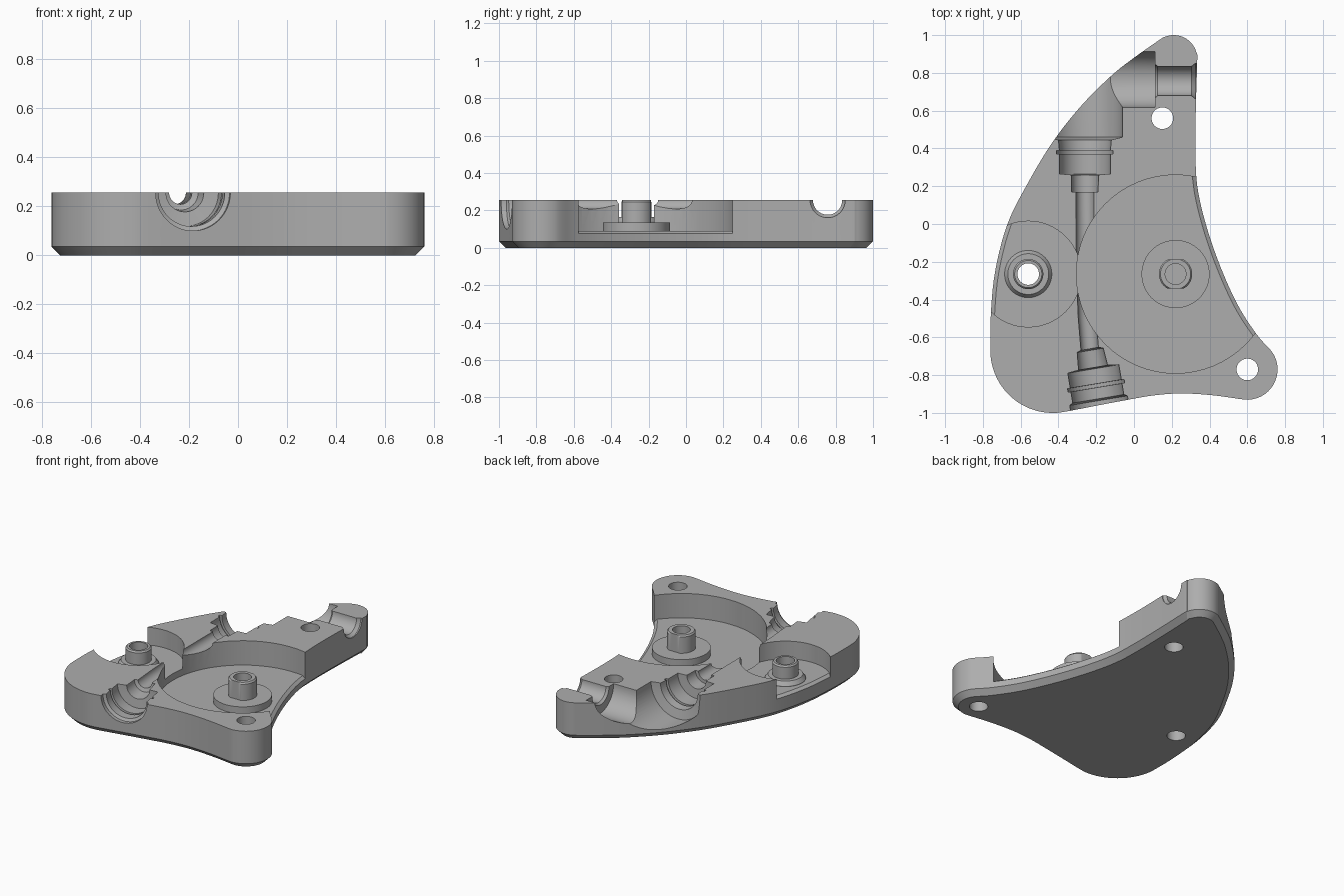
import bpy, bmesh, math
from mathutils import Vector

TOP = 0.255
SEG = 64

if "Cube" in bpy.data.objects:
    bpy.data.objects.remove(bpy.data.objects["Cube"])

grey = bpy.data.materials.new("plain grey")
grey.use_nodes = True
colour = (0.42, 0.42, 0.42, 1)
grey.diffuse_color = colour
grey.node_tree.nodes["Principled BSDF"].inputs["Base Color"].default_value = colour


def finish(name, bm):
    bmesh.ops.recalc_face_normals(bm, faces=bm.faces)
    mesh = bpy.data.meshes.new(name)
    bm.to_mesh(mesh)
    bm.free()
    mesh.materials.append(grey)
    obj = bpy.data.objects.new(name, mesh)
    bpy.context.collection.objects.link(obj)
    return obj


def select(obj):
    bpy.ops.object.select_all(action='DESELECT')
    obj.select_set(True)
    bpy.context.view_layer.objects.active = obj


def combine(target, tool, operation='DIFFERENCE'):
    """Apply a boolean and throw the tool away."""
    tool.hide_render = True
    mod = target.modifiers.new("cut", 'BOOLEAN')
    mod.operation, mod.object, mod.solver = operation, tool, 'EXACT'
    select(target)
    bpy.ops.object.modifier_apply(modifier=mod.name)
    bpy.data.objects.remove(tool)


def arc(cx, cy, r, start, end, n=6):
    angles = [math.radians(start + (end - start) * i / n) for i in range(n + 1)]
    return [(cx + r * math.cos(a), cy + r * math.sin(a)) for a in angles]


def smooth_loop(points, steps=5):
    """Closed Catmull-Rom curve through the points."""
    p = [Vector(q) for q in points]
    out = []
    for i in range(len(p)):
        a, b, c, d = (p[(i + k) % len(p)] for k in (-1, 0, 1, 2))
        for s in range(steps):
            t = s / steps
            out.append(0.5 * (2 * b + (c - a) * t + (2 * a - 5 * b + 4 * c - d) * t ** 2
                              + (3 * b - a - 3 * c + d) * t ** 3))
    return out


# Plan outline: three rounded corners joined by sweeping sides
outline = smooth_loop(
    arc(-0.43, -0.67, 0.33, 180, 280, 8)
    + [(-0.2, -0.962), (-0.04, -0.932), (0.1, -0.908), (0.25, -0.897), (0.42, -0.907)]
    + arc(0.6, -0.77, 0.16, 262, 400, 8)
    + [(0.65, -0.585), (0.55, -0.43), (0.455, -0.22), (0.38, 0.0), (0.335, 0.2),
       (0.325, 0.4), (0.328, 0.64)]
    + arc(0.21, 0.875, 0.125, 0, 128, 8)
    + [(0.0, 0.88), (-0.12, 0.785), (-0.28, 0.625), (-0.43, 0.435), (-0.56, 0.22),
       (-0.67, 0.0), (-0.735, -0.25), (-0.758, -0.48)])


def plate(name, low, high, chamfer_z, inset):
    """Extruded outline whose face at chamfer_z is an inset, chamfered end."""
    bm = bmesh.new()
    face = bm.faces.new([bm.verts.new((p.x, p.y, low)) for p in outline])
    bmesh.ops.recalc_face_normals(bm, faces=[face])
    made = bmesh.ops.extrude_face_region(bm, geom=[face])["geom"]
    for v in made:
        if isinstance(v, bmesh.types.BMVert):
            v.co.z = high
    bmesh.ops.recalc_face_normals(bm, faces=bm.faces)
    near = low if abs(chamfer_z - low) < abs(chamfer_z - high) else high
    end = [f for f in bm.faces if all(abs(v.co.z - near) < 1e-5 for v in f.verts)][0]
    bmesh.ops.inset_individual(bm, faces=[end], thickness=inset, use_even_offset=True)
    for v in end.verts:
        v.co.z = chamfer_z
    return finish(name, bm)


def sweep(name, rings, caps=True, closed=False):
    """Skin a list of point rings."""
    bm = bmesh.new()
    loops = [[bm.verts.new(p) for p in ring] for ring in rings]
    n = len(loops[0])
    pairs = list(zip(loops, loops[1:])) + ([(loops[-1], loops[0])] if closed else [])
    for a, b in pairs:
        for i in range(n):
            j = (i + 1) % n
            bm.faces.new((a[i], a[j], b[j], b[i]))
    if caps and not closed:
        bm.faces.new(loops[0])
        bm.faces.new(loops[-1])
    return finish(name, bm)


TURN = [2 * math.pi * i / SEG for i in range(SEG)]


def lathe(name, cx, cy, profile, closed=False):
    return sweep(name, [[(cx + r * math.cos(a), cy + r * math.sin(a), z) for a in TURN]
                        for r, z in profile], closed=closed)


def disc(cx, cy, r, low, high=0.4):
    return lathe("cutter", cx, cy, [(r, low), (r, high)])


def bore(x, y, heading, profile):
    """Horizontal stepped bore on the top plane; profile is distance, radius, side shift."""
    d = Vector((math.cos(heading), math.sin(heading), 0))
    side = Vector((-d.y, d.x, 0))
    rings = []
    for t, r, *shift in profile:
        centre = Vector((x, y, TOP)) + d * t + side * (shift[0] if shift else 0)
        rings.append([centre + r * (side * math.cos(a) + Vector((0, 0, math.sin(a))))
                      for a in TURN])
    return sweep("cutter", rings)


MAIN = (0.22, -0.265, 0.525)
SMALL = (-0.56, -0.265, 0.28)
UP = math.pi / 2

# Housing half with chamfered underside
housing = plate("housing", 0.035, TOP, 0, 0.035)

# Round pockets, open through the side walls
combine(housing, disc(*MAIN, 0.075))
combine(housing, disc(*SMALL, 0.12))

# Front cable entry with a ring groove and neck
combine(housing, bore(-0.185, -0.95, UP + 0.165, [
    (-0.2, 0.155), (0.015, 0.155), (0.025, 0.137), (0.085, 0.137), (0.086, 0.152),
    (0.104, 0.152), (0.105, 0.137), (0.185, 0.137), (0.192, 0.078), (0.285, 0.07),
    (0.3, 0.03)]))

# Slim cable channel between the two entries
combine(housing, bore(-0.26, 0.22, -UP, [
    (0, 0.047), (0.35, 0.047, 0.001), (0.55, 0.047, 0.005), (0.72, 0.047, 0.012),
    (0.9, 0.047, 0.027)]))

# Rear cable entry and wide bend
combine(housing, bore(-0.26, 0.17, UP, [
    (0, 0.07), (0.09, 0.072), (0.096, 0.135), (0.2, 0.135), (0.201, 0.15),
    (0.219, 0.15), (0.22, 0.135), (0.275, 0.14), (0.29, 0.2), (0.8, 0.2)]))

# Side outlet
combine(housing, bore(-0.3, 0.765, 0, [(0, 0.147), (0.41, 0.147)]))
combine(housing, bore(0.05, 0.757, 0, [
    (0, 0.08), (0.06, 0.09), (0.075, 0.078), (0.255, 0.078), (0.275, 0.094), (0.4, 0.094)]))

# Screw holes and the pivot hole
for x, y in ((0.15, 0.56), (0.6, -0.77), SMALL[:2]):
    combine(housing, disc(x, y, 0.057, -0.1))

# Pocket floors with a chamfer along the open side
main_floor = plate("main_pocket_floor", 0.075, 0.0755, 0.09, 0.02)
combine(main_floor, disc(*MAIN, 0), 'INTERSECT')
small_floor = plate("small_pocket_floor", 0.12, 0.1205, 0.135, 0.02)
combine(small_floor, disc(*SMALL, 0), 'INTERSECT')
combine(small_floor, disc(*MAIN, 0))
combine(small_floor, disc(*SMALL[:2], 0.057, 0))

# Main pivot post: washer, flatted shank and blind hole
main_post = lathe("main_post", *MAIN[:2], [
    (0.18, 0.085), (0.18, 0.135), (0.088, 0.135), (0.088, 0.245), (0.08, TOP),
    (0.055, TOP), (0.055, 0.15)])
for v in main_post.data.vertices:
    if math.hypot(v.co.x - MAIN[0], v.co.y - MAIN[1]) < 0.1:
        v.co.y = max(MAIN[1] - 0.077, min(MAIN[1] + 0.077, v.co.y))

# Small hollow post with a tapered collar
small_post = lathe("small_post", *SMALL[:2], [
    (0.125, 0.13), (0.125, 0.14), (0.108, 0.165), (0.08, 0.165), (0.08, 0.245),
    (0.072, TOP), (0.057, TOP), (0.057, 0.13)], closed=True)

for obj in (housing, main_floor, small_floor, main_post, small_post):
    select(obj)
    bpy.ops.object.shade_smooth_by_angle(angle=math.radians(25))
